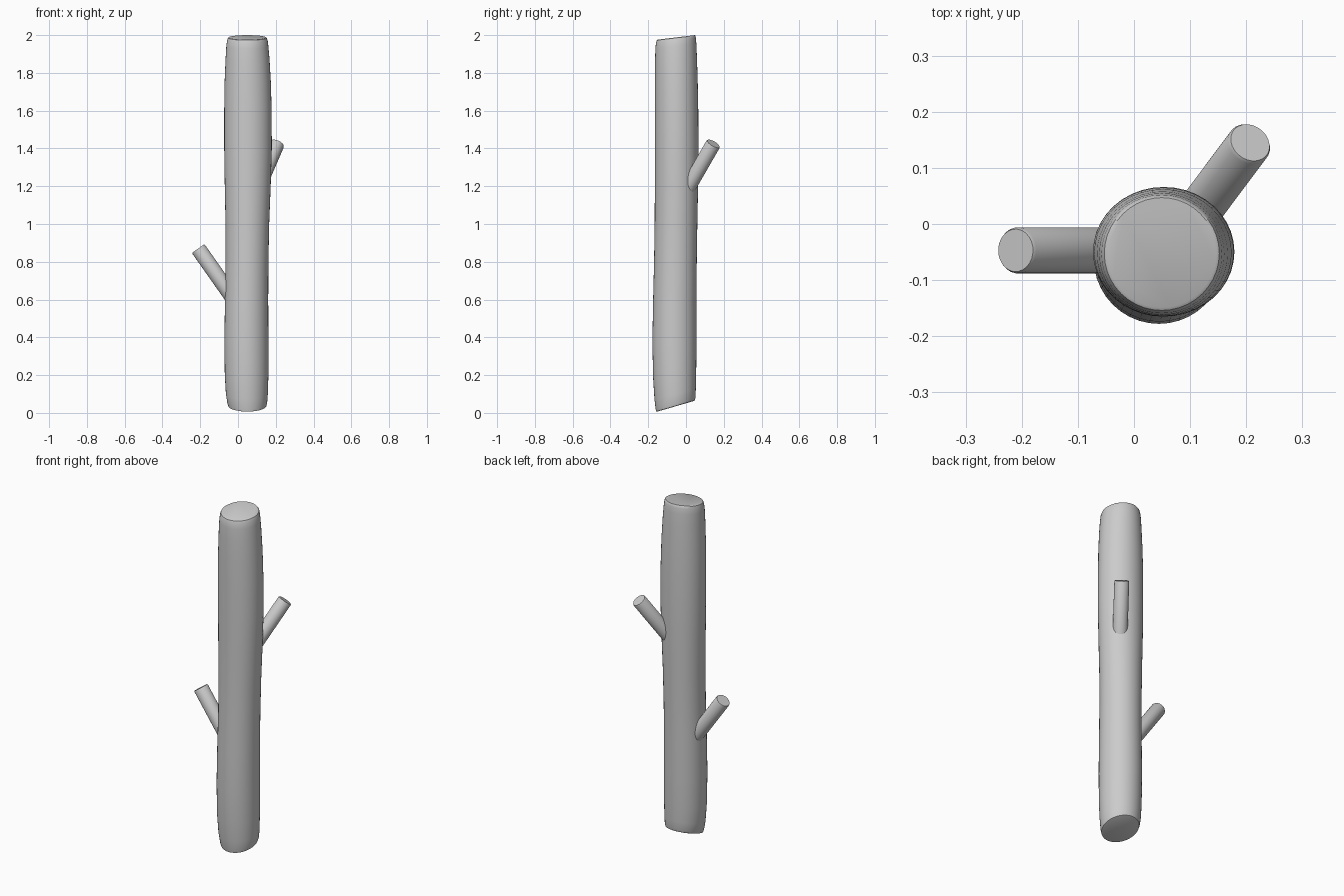
import bpy, bmesh
from math import sin, cos, pi, radians
from mathutils import Vector

if "Cube" in bpy.data.objects:
    bpy.data.objects.remove(bpy.data.objects["Cube"])

SIDES = 40


def finish(bm, name):
    bmesh.ops.recalc_face_normals(bm, faces=bm.faces)
    mesh = bpy.data.meshes.new(name)
    bm.to_mesh(mesh)
    bm.free()
    obj = bpy.data.objects.new(name, mesh)
    bpy.context.collection.objects.link(obj)
    bpy.ops.object.select_all(action='DESELECT')
    obj.select_set(True)
    bpy.context.view_layer.objects.active = obj
    bpy.ops.object.shade_smooth_by_angle(angle=radians(35))
    return obj


def loft(name, rings):
    """Skin closed rings of points and cap both ends."""
    bm = bmesh.new()
    rows = [[bm.verts.new(p) for p in ring] for ring in rings]
    n = len(rows[0])
    for a, b in zip(rows, rows[1:]):
        for i in range(n):
            j = (i + 1) % n
            bm.faces.new((a[i], a[j], b[j], b[i]))
    bm.faces.new(rows[0][::-1])
    bm.faces.new(rows[-1])
    return finish(bm, name)


# Trunk: z, x min, x max, y min, y max, slope of the ring along y
PROFILE = [
    (0.035, -0.045, 0.143, -0.152, 0.042, 0.29),
    (0.037, -0.051, 0.150, -0.158, 0.047, 0.29),
    (0.050, -0.056, 0.154, -0.161, 0.050, 0.28),
    (0.10, -0.064, 0.158, -0.167, 0.052, 0.24),
    (0.20, -0.070, 0.161, -0.174, 0.054, 0.15),
    (0.38, -0.072, 0.161, -0.178, 0.056, 0.05),
    (0.60, -0.069, 0.160, -0.174, 0.055, 0),
    (0.80, -0.066, 0.161, -0.169, 0.057, 0),
    (1.00, -0.066, 0.165, -0.166, 0.060, 0),
    (1.20, -0.070, 0.173, -0.165, 0.064, 0),
    (1.40, -0.073, 0.179, -0.165, 0.066, 0),
    (1.60, -0.073, 0.178, -0.165, 0.065, 0),
    (1.75, -0.071, 0.174, -0.165, 0.062, 0.03),
    (1.87, -0.066, 0.167, -0.164, 0.058, 0.08),
    (1.94, -0.062, 0.161, -0.162, 0.055, 0.11),
    (1.972, -0.058, 0.157, -0.159, 0.052, 0.12),
    (1.985, -0.053, 0.152, -0.154, 0.049, 0.12),
    (1.988, -0.048, 0.147, -0.149, 0.047, 0.12),
]
rings = []
for z, x0, x1, y0, y1, slope in PROFILE:
    ring = []
    for i in range(SIDES):
        a = 2 * pi * i / SIDES
        dy = (y1 - y0) / 2 * sin(a)
        ring.append(((x0 + x1) / 2 + (x1 - x0) / 2 * cos(a),
                     (y0 + y1) / 2 + dy, z + slope * dy))
    rings.append(ring)
loft("trunk", rings)


# Branch stubs: straight rods with a slightly softened flat end
def branch(name, start, end, radius):
    start, end = Vector(start), Vector(end)
    axis = (end - start).normalized()
    u = axis.orthogonal().normalized()
    v = axis.cross(u)
    rows = [(start, radius), (end - axis * 0.006, radius),
            (end, radius - 0.003)]
    loft(name, [[c + (u * cos(2 * pi * i / 24) + v * sin(2 * pi * i / 24)) * r
                 for i in range(24)] for c, r in rows])


branch("left_branch", (0.0, -0.047, 0.57), (-0.211, -0.047, 0.870), 0.041)
branch("right_branch", (0.067, -0.042, 1.10), (0.207, 0.145, 1.425), 0.040)
